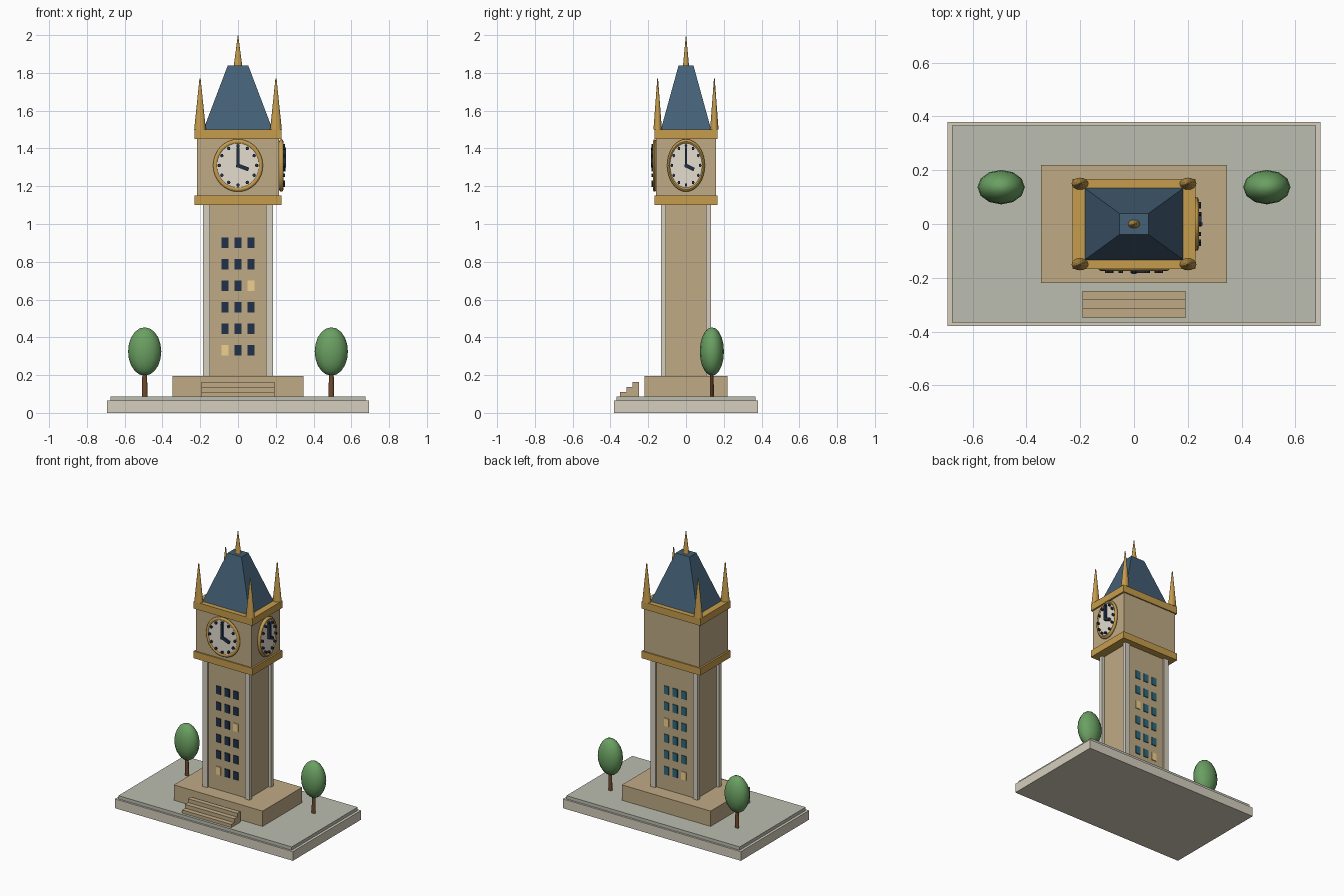
import bpy, bmesh, math
from mathutils import Matrix, Vector

if "Cube" in bpy.data.objects:
    bpy.data.objects.remove(bpy.data.objects["Cube"])

DEPTH = 0.72  # the model is squeezed front to back


def material(name, r, g, b):
    m = bpy.data.materials.new(name)
    m.diffuse_color = [(c / 255) ** 2.2 for c in (r, g, b)] + [1]
    m.use_nodes = True
    m.node_tree.nodes["Principled BSDF"].inputs["Base Color"].default_value = m.diffuse_color
    return m


STONE = material("sandstone", 190, 168, 132)
PALE = material("pale_stone", 212, 205, 188)
PAVING = material("paving", 186, 187, 174)
GOLD = material("gold", 196, 155, 78)
SLATE = material("blue_slate", 70, 96, 118)
IVORY = material("ivory", 228, 220, 205)
NAVY = material("navy", 38, 52, 74)
TEAL = material("teal_glass", 50, 105, 122)
LIT = material("lit_glass", 240, 208, 140)
LEAF = material("leaf", 106, 158, 98)
BARK = material("bark", 112, 74, 48)


def finish(name, bm, mat, smooth=False):
    bmesh.ops.recalc_face_normals(bm, faces=bm.faces)
    mesh = bpy.data.meshes.new(name)
    bm.to_mesh(mesh)
    bm.free()
    mesh.materials.append(mat)
    ob = bpy.data.objects.new(name, mesh)
    bpy.context.collection.objects.link(ob)
    if smooth:
        bpy.ops.object.select_all(action='DESELECT')
        bpy.context.view_layer.objects.active = ob
        ob.select_set(True)
        bpy.ops.object.shade_smooth_by_angle(angle=math.radians(45))
    return ob


def add_box(bm, lo, hi, frame=Matrix()):
    lo, hi = Vector(lo), Vector(hi)
    m = Matrix.Translation((lo + hi) / 2) @ Matrix.Diagonal((*(hi - lo), 1))
    bmesh.ops.create_cube(bm, size=1, matrix=frame @ m)


def add_cone(bm, r1, r2, z0, z1, at=(0, 0), sides=16, frame=Matrix()):
    m = frame @ Matrix.Translation((*at, (z0 + z1) / 2))
    bmesh.ops.create_cone(bm, cap_ends=True, segments=sides, radius1=r1,
                          radius2=r2, depth=z1 - z0, matrix=m)


def block(name, mat, hx, hy, z0, z1):
    bm = bmesh.new()
    add_box(bm, (-hx, -hy, z0), (hx, hy, z1))
    return finish(name, bm, mat)


SQUEEZE = Matrix.Diagonal((1, DEPTH, 1, 1))
CORNERS = [(sx, sy) for sx in (-1, 1) for sy in (-1, 1)]

# Base, plinth and steps
block("base_slab", PALE, 0.694, 0.38, 0, 0.065)
block("paving", PAVING, 0.676, 0.367, 0.065, 0.088)
block("plinth", STONE, 0.346, 0.22, 0.088, 0.196)
bm = bmesh.new()
for i in range(3):
    y = -0.349 + 0.0335 * i
    add_box(bm, (-0.192, y, 0.088), (0.192, y + 0.0335, 0.11 + 0.0265 * i))
finish("front_steps", bm, STONE)

# Shaft with corner pilasters
block("shaft", STONE, 0.165, 0.118, 0.196, 1.1)
bm = bmesh.new()
for sx, sy in CORNERS:
    x, y = 0.1655 * sx, 0.119 * sy
    add_box(bm, (x - 0.0185, y - 0.0135, 0.196), (x + 0.0185, y + 0.0135, 1.1))
finish("corner_pilasters", bm, PALE)

# Windows on front and back, two of them lit on each side
for side, sy, glass in (("front", -1, NAVY), ("back", 1, TEAL)):
    dark, lit = bmesh.new(), bmesh.new()
    for row in range(6):
        for col in (-1, 0, 1):
            x, z = 0.068 * col, 0.332 + 0.1136 * row
            bm = lit if (row, col) in ((0, -1), (3, 1)) else dark
            y0, y1 = sorted((0.115 * sy, 0.124 * sy))
            add_box(bm, (x - 0.0185, y0, z - 0.028), (x + 0.0185, y1, z + 0.028))
    finish(side + "_windows", dark, glass)
    finish(side + "_lit_windows", lit, LIT)

# Clock storey with gold cornices
block("lower_cornice", GOLD, 0.229, 0.167, 1.1, 1.15)
block("clock_storey", STONE, 0.217, 0.158, 1.15, 1.45)
block("upper_cornice", GOLD, 0.229, 0.167, 1.45, 1.5)


# Clock built in a local frame: x right, y up, z outward
def clock(side, f):
    bm = bmesh.new()
    add_cone(bm, 0.125, 0.125, -0.005, 0.018, sides=32, frame=f)
    finish(side + "_clock_face", bm, IVORY, True)

    bm = bmesh.new()
    vs = [bm.verts.new((0.127 + 0.012 * math.cos(a), 0, 0.012 + 0.012 * math.sin(a)))
          for a in (math.tau * i / 8 for i in range(8))]
    es = [bm.edges.new((vs[i - 1], vs[i])) for i in range(8)]
    bmesh.ops.spin(bm, geom=vs + es, cent=(0, 0, 0), axis=(0, 0, 1),
                   angle=math.tau, steps=32, use_merge=True)
    bmesh.ops.remove_doubles(bm, verts=bm.verts, dist=1e-5)
    bm.transform(f)
    finish(side + "_clock_ring", bm, GOLD, True)

    bm = bmesh.new()
    for i in range(12):
        a = math.tau * i / 12
        add_cone(bm, 0.0095, 0.0095, 0.016, 0.033, sides=8, frame=f,
                 at=(0.104 * math.cos(a), 0.104 * math.sin(a)))
    finish(side + "_hour_markers", bm, NAVY)

    bm = bmesh.new()
    add_box(bm, (-0.009, -0.01, 0.017), (0.009, 0.095, 0.038), f)
    add_box(bm, (-0.01, -0.01, 0.017), (0.063, 0.01, 0.034),
            f @ Matrix.Rotation(math.radians(-20), 4, 'Z'))
    finish(side + "_clock_hands", bm, NAVY)


def clock_frame(origin, right, out):
    m = Matrix((right, (0, 0, 1), out)).transposed().to_4x4()
    m.translation = origin
    return m


clock("front", clock_frame((0, -0.158, 1.31), (0.95, 0, 0), (0, -DEPTH, 0)))
clock("right", clock_frame((0.217, 0, 1.31), (0, DEPTH, 0), (1, 0, 0)))

# Tapered roof
roof = block("roof", SLATE, 0.183, 0.133, 1.5, 1.84)
for v in roof.data.vertices:
    if v.co.z > 1.7:
        v.co.x *= 0.295
        v.co.y *= 0.295

# Spires on the roof top and the four corners
bm = bmesh.new()
add_cone(bm, 0.022, 0.001, 1.84, 2.0, frame=SQUEEZE)
finish("roof_finial", bm, GOLD, True)
bm = bmesh.new()
for sx, sy in CORNERS:
    add_cone(bm, 0.031, 0.003, 1.5, 1.77, at=(0.201 * sx, 0.15 * sy / DEPTH),
             frame=SQUEEZE)
finish("corner_spires", bm, GOLD, True)

# Trees
for side, sx in (("left", -1), ("right", 1)):
    x, y = 0.494 * sx, 0.137
    bm = bmesh.new()
    add_cone(bm, 0.015, 0.012, 0.088, 0.24, at=(x, y / DEPTH), sides=8, frame=SQUEEZE)
    finish(side + "_tree_trunk", bm, BARK, True)
    bm = bmesh.new()
    bmesh.ops.create_uvsphere(
        bm, u_segments=12, v_segments=10, radius=1,
        matrix=Matrix.Translation((x, y, 0.325)) @ Matrix.Diagonal((0.088, 0.064, 0.128, 1)))
    finish(side + "_tree_crown", bm, LEAF, True)
